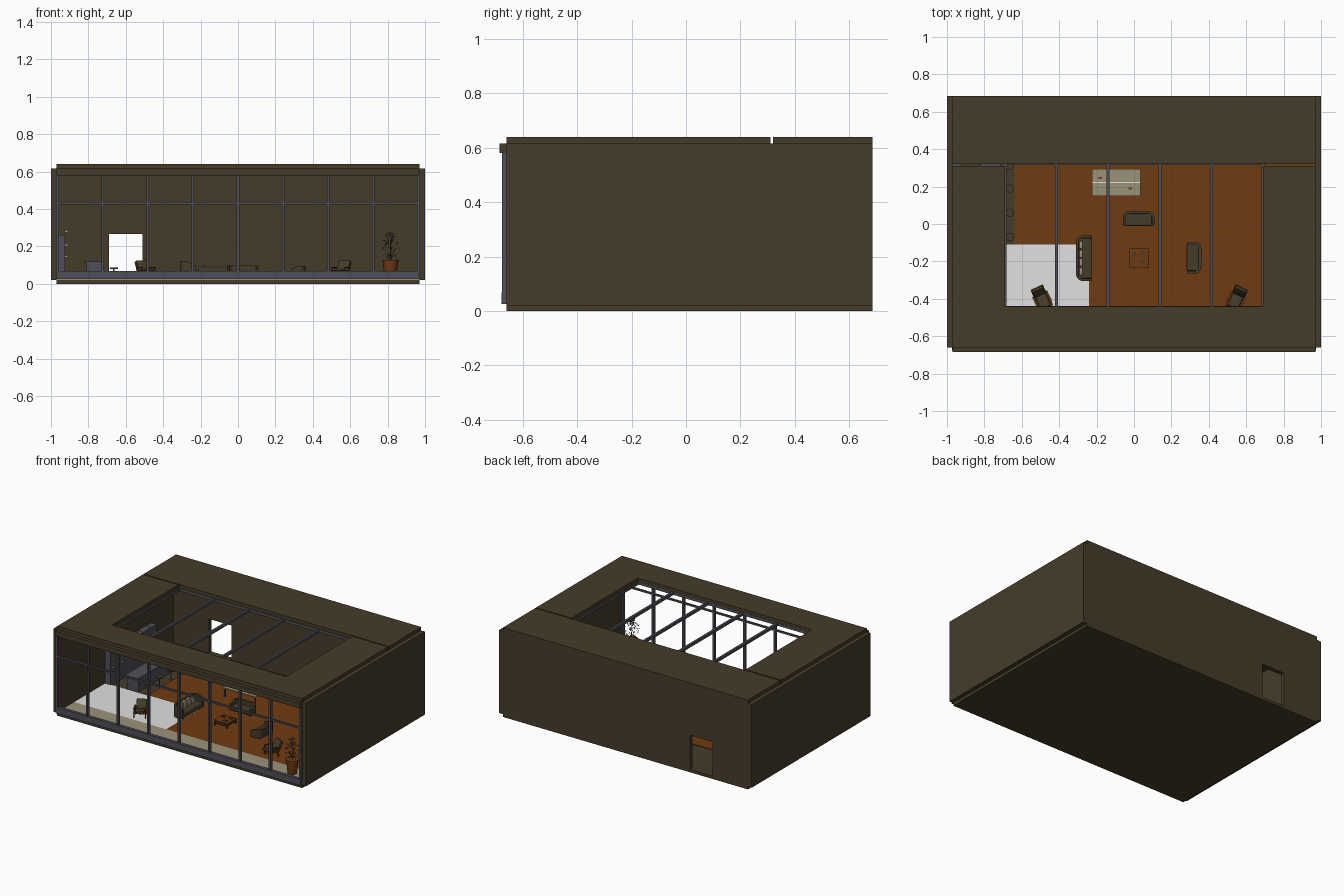
import bpy, bmesh, math, random
from mathutils import Matrix, Vector

if "Cube" in bpy.data.objects:
    bpy.data.objects.remove(bpy.data.objects["Cube"])

random.seed(4)


def material(name, r, g, b):
    m = bpy.data.materials.new(name)
    m.diffuse_color = (r, g, b, 1)
    m.use_nodes = True
    m.node_tree.nodes["Principled BSDF"].inputs["Base Color"].default_value = m.diffuse_color
    return m


OLIVE = material("olive brown", 0.060, 0.046, 0.022)
BROWN = material("orange brown wood", 0.16, 0.043, 0.006)
WHITE = material("white tile", 0.75, 0.75, 0.75)
GREY = material("grey metal", 0.078, 0.078, 0.098)
TAN = material("tan stone", 0.33, 0.29, 0.19)
LEAF = material("dull leaf", 0.10, 0.10, 0.065)


def finish(name, bm, mat, M=None):
    bmesh.ops.recalc_face_normals(bm, faces=bm.faces)
    if M:
        bm.transform(M)
    me = bpy.data.meshes.new(name)
    bm.to_mesh(me)
    bm.free()
    me.materials.append(mat)
    ob = bpy.data.objects.new(name, me)
    bpy.context.collection.objects.link(ob)
    return ob


def box(name, x0, x1, y0, y1, z0, z1, mat, M=None, bevel=0):
    bm = bmesh.new()
    bmesh.ops.create_cube(bm, size=1)
    for v in bm.verts:
        v.co = Vector(((x0 + x1) / 2 + v.co.x * (x1 - x0),
                       (y0 + y1) / 2 + v.co.y * (y1 - y0),
                       (z0 + z1) / 2 + v.co.z * (z1 - z0)))
    if bevel:
        bmesh.ops.bevel(bm, geom=bm.edges[:], offset=bevel, segments=2, affect='EDGES', profile=0.5)
    return finish(name, bm, mat, M)


def cone(name, x, y, z0, z1, r0, r1, mat, n=16, M=None):
    bm = bmesh.new()
    bmesh.ops.create_cone(bm, cap_ends=True, segments=n, radius1=r0, radius2=r1, depth=z1 - z0)
    bm.transform(Matrix.Translation((x, y, (z0 + z1) / 2)))
    return finish(name, bm, mat, M)


# --- building shell
F = 0.025                                   # floor level
box("base_slab", -.97, .97, -.66, .685, 0, .02, OLIVE)
box("left_wall", -1, -.97, -.66, .685, .02, .615, OLIVE)
box("right_wall", .97, 1, -.66, .685, .02, .615, OLIVE)
# back wall with the doorway left open
box("back_wall_left", -.97, -.69, .655, .685, .02, .615, OLIVE)
box("back_wall_right", -.51, .97, .655, .685, .02, .615, OLIVE)
box("back_wall_over_door", -.69, -.51, .655, .685, .265, .615, OLIVE)
# roof slabs around the skylight
box("roof_back", -.97, .97, .32, .685, .615, .64, OLIVE)
box("roof_front", -.97, .97, -.66, -.44, .615, .64, OLIVE)
for s, n in ((-1, "left"), (1, "right")):
    a, b = sorted((s * .97, s * .69))
    box("roof_" + n, a, b, -.44, .311, .615, .64, OLIVE)
box("front_header", -.97, .97, -.685, -.655, .58, .615, OLIVE)

# --- skylight beams
for i in range(6):
    x = -.69 + i * .276
    box("skylight_beam", x - .008, x + .008, -.445, .325, .595, .615, GREY)
for y in (-.445, .322):
    box("skylight_rail", -.69, .69, y - .006, y + .006, .595, .6149, GREY)

# --- front window frame
for i in range(9):
    x = -.965 + i * .24125
    box("window_mullion", x - .007, x + .007, -.676, -.656, .06, .58, GREY)
box("window_transom", -.97, .97, -.672, -.660, .424, .436, GREY)
box("window_sill", -.97, .97, -.678, -.655, .025, .068, GREY)

# --- floor finishes
box("wood_floor_right", -.24, .97, -.47, .36, .018, F, BROWN)
box("wood_floor_left", -.64, -.24, -.11, .36, .018, F, BROWN)
box("white_floor", -.97, -.24, -.47, -.11, .018, F, WHITE)
box("stone_border", -.97, .97, -.655, -.47, .018, F, TAN)

# --- kitchen
box("tall_cabinet", -.97, -.925, -.12, .40, .02, .26, GREY)
for i in range(5):
    y = -.10 + i * .10
    for z in (.14, .20, .275):
        box("cabinet_knob", -.927, -.910, y, y + .012, z, z + .012, TAN)
box("island_body", -.81, -.72, -.10, .34, .02, .112, GREY)
box("island_top", -.82, -.715, -.105, .345, .112, .12, GREY)
for y in (-.07, .06, .19, .31):
    cone("stool_seat", -.663, y, .078, .088, .022, .022, OLIVE)
    cone("stool_post", -.663, y, .02, .078, .004, .004, GREY, 8)
    cone("stool_foot", -.663, y, .02, .024, .016, .016, GREY)

# --- dining table
box("table_top", -.225, .035, .15, .295, .086, .093, TAN)
box("table_inlay", -.225, .035, .219, .224, .0925, .0935, WHITE)
for x in (-.215, .025):
    for y in (.16, .285):
        box("table_leg", x - .004, x + .004, y - .004, y + .004, F, .086, GREY)
for x, y in ((-.18, .245), (-.02, .19)):
    box("table_dish", x - .009, x + .009, y - .005, y + .005, .093, .098, BROWN)


# --- sofas: a rounded shell open to local -y, a seat and cushions
def shell(name, w, d, t, z0, z1, mat, M):
    r = min(d * .45, w * .3)
    pts = []
    for off, rad in ((0, r), (t, max(r - t, .004))):
        hx, hy = w / 2 - off, d / 2 - off
        loop = [(hx, -d / 2)]
        for sx, a0 in ((1, 0), (-1, 90)):
            for k in range(6):
                a = math.radians(a0 + k * 18)
                loop.append((sx * (hx - rad) + rad * math.cos(a), hy - rad + rad * math.sin(a)))
        pts.append(loop + [(-hx, -d / 2)])
    bm = bmesh.new()
    outer, inner = pts
    lo, li = [[bm.verts.new((x, y, z0)) for x, y in p] for p in pts]
    quads = [bm.faces.new((lo[i], lo[i + 1], li[i + 1], li[i])) for i in range(len(lo) - 1)]
    up = bmesh.ops.extrude_face_region(bm, geom=quads)
    for v in up['geom']:
        if isinstance(v, bmesh.types.BMVert):
            # arms slope down toward the front
            front = max(0, -v.co.y / (d / 2))
            v.co.z = z1 - .25 * (z1 - z0) * front
    return finish(name, bm, mat, M)


def sofa(name, x, y, w, d, top, turn, cushions):
    M = Matrix.Translation((x, y, 0)) @ Matrix.Rotation(math.radians(turn), 4, 'Z')
    t = .014
    shell(name + "_shell", w, d, t, .036, top, OLIVE, M)
    box(name + "_seat", -w / 2 + t, w / 2 - t, -d / 2 - .002, d / 2 - t, .038, .068, OLIVE, M, .006)
    for sx in (-1, 1):
        for sy in (-1, 1):
            cx, cy = sx * (w / 2 - .025), sy * (d / 2 - .02)
            box(name + "_leg", cx - .004, cx + .004, cy - .004, cy + .004, F, .04, BROWN, M)
    for i in range(cushions):
        cw = (w - 2 * t - .03) / cushions
        cx = -w / 2 + t + .015 + cw * (i + .5)
        box(name + "_cushion", cx - cw * .45, cx + cw * .45, d / 2 - .038, d / 2 - .016,
            .066, top + .002, TAN, M, .007)


sofa("long_sofa", -.268, -.183, .245, .085, .118, 90, 4)
sofa("back_sofa", .025, .030, .17, .078, .098, 0, 0)
sofa("side_sofa", .322, -.18, .17, .076, .096, -90, 0)

# --- coffee table
box("coffee_table_top", -.025, .08, -.235, -.13, .052, .060, BROWN)
box("coffee_table_shelf", -.018, .073, -.228, -.137, .034, .038, OLIVE)
for x in (-.02, .075):
    for y in (-.23, -.135):
        box("coffee_table_leg", x - .005, x + .005, y - .005, y + .005, F, .052, OLIVE)
for x, y in ((.0, -.16), (.045, -.205), (.05, -.155)):
    box("coffee_table_book", x - .012, x + .012, y - .009, y + .009, .060, .065, OLIVE)


# --- lounge chairs facing local -y
def lounge(name, x, y, turn):
    M = Matrix.Translation((x, y, 0)) @ Matrix.Rotation(math.radians(turn), 4, 'Z')
    seat = M @ Matrix.Translation((0, -.01, .06)) @ Matrix.Rotation(math.radians(-10), 4, 'X')
    box(name + "_seat_shell", -.040, .040, -.045, .04, -.005, .002, BROWN, seat, .002)
    box(name + "_seat_cushion", -.030, .030, -.042, .036, .002, .016, OLIVE, seat, .005)
    back = M @ Matrix.Translation((0, .025, .062)) @ Matrix.Rotation(math.radians(-30), 4, 'X')
    box(name + "_back_shell", -.036, .036, .006, .012, 0, .068, BROWN, back, .002)
    box(name + "_back_cushion", -.034, .034, -.010, .006, .004, .070, OLIVE, back, .005)
    for s in (-1, 1):
        box(name + "_arm", s * .039 - .005, s * .039 + .005, -.035, .03, .084, .090, BROWN, M)
        for cy in (-.03, .025):
            box(name + "_leg", s * .039 - .003, s * .039 + .003, cy - .003, cy + .003, F, .086, BROWN, M)


lounge("left_chair", -.492, -.40, 25)
lounge("right_chair", .548, -.40, -25)

# --- potted plant
px, py = .815, -.55
cone("plant_pot", px, py, F, .115, .030, .041, BROWN)
cone("plant_pot_rim", px, py, .115, .127, .046, .046, BROWN)
cone("plant_stem", px, py, .12, .24, .004, .002, BROWN, 6)
bm = bmesh.new()
for i in range(130):
    a, z = random.uniform(0, 6.283), random.uniform(.135, .275)
    reach = random.uniform(.1, 1) * .05 * math.sin(math.pi * min(1, (z - .115) / .175)) + .004
    c = Vector((px + reach * math.cos(a), py + reach * math.sin(a), z))
    R = Matrix.Rotation(a, 3, 'Z') @ Matrix.Rotation(random.uniform(-1.2, .8), 3, 'Y')
    bm.faces.new([bm.verts.new(c + R @ Vector(p)) for p in
                  ((-.009, 0, 0), (0, -.005, .001), (.010, 0, 0), (0, .005, .001))])
finish("plant_leaves", bm, LEAF)

# smooth the round parts while keeping their rims sharp
bpy.ops.object.select_all(action='DESELECT')
for ob in bpy.data.objects:
    if any(k in ob.name for k in ("pot", "stool", "shell", "cushion")):
        ob.select_set(True)
        bpy.context.view_layer.objects.active = ob
bpy.ops.object.shade_smooth_by_angle(angle=math.radians(35))
